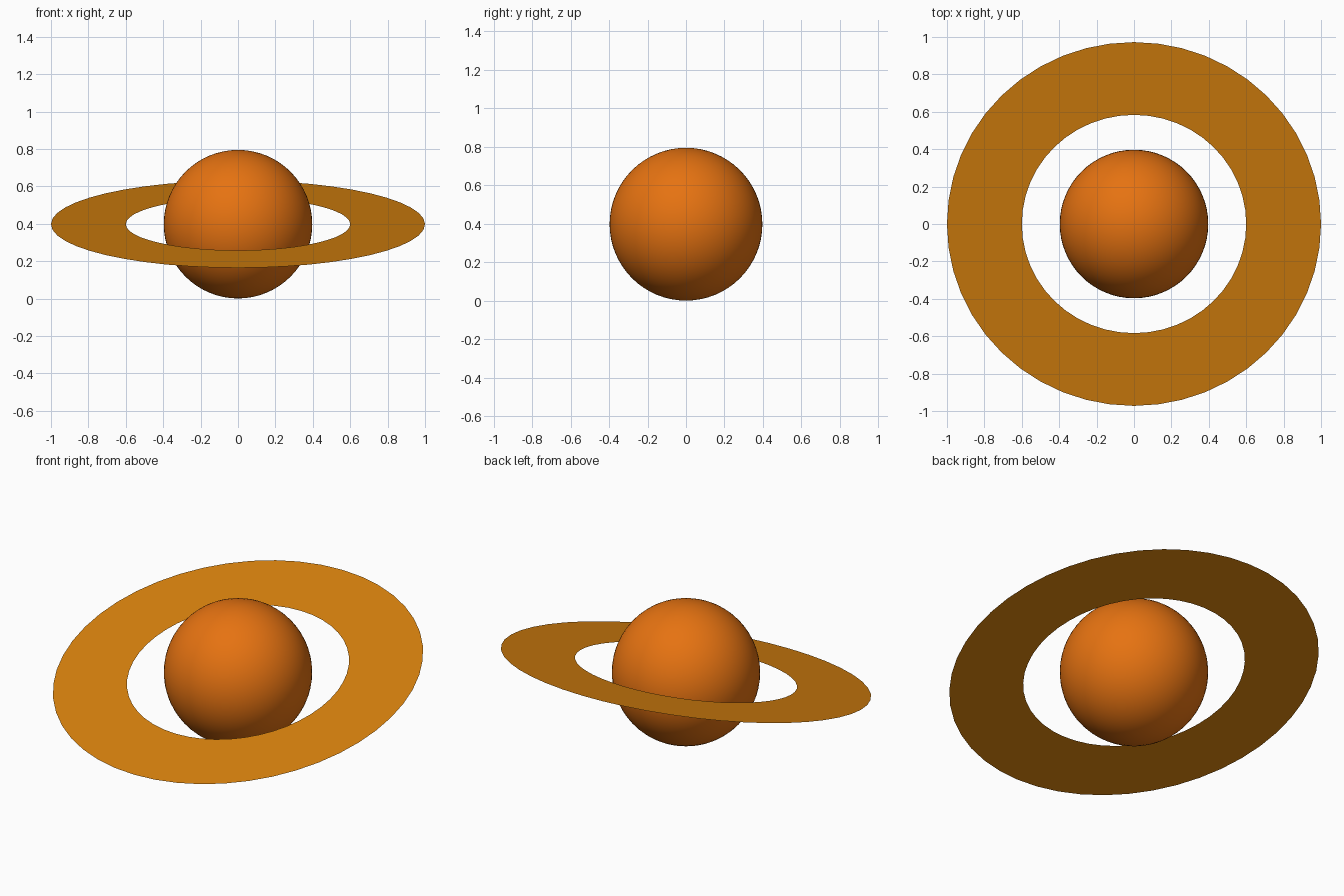
import bpy, bmesh, math
from mathutils import Matrix

if "Cube" in bpy.data.objects:
    bpy.data.objects.remove(bpy.data.objects["Cube"])

CENTRE_Z = 0.398
TILT = math.radians(13.5)


def material(name, rgb):
    m = bpy.data.materials.new(name)
    m.diffuse_color = (*rgb, 1.0)
    m.use_nodes = True
    m.node_tree.nodes["Principled BSDF"].inputs["Base Color"].default_value = m.diffuse_color
    return m


def add_object(name, bm, mat):
    mesh = bpy.data.meshes.new(name)
    bm.to_mesh(mesh)
    bm.free()
    mesh.materials.append(mat)
    obj = bpy.data.objects.new(name, mesh)
    obj.location.z = CENTRE_Z
    bpy.context.collection.objects.link(obj)
    return obj


deep_orange = material("deep orange", (0.79, 0.17, 0.0056))
amber = material("amber", (0.69, 0.223, 0.0044))

# Planet: smooth ball
bm = bmesh.new()
bmesh.ops.create_uvsphere(bm, u_segments=64, v_segments=32, radius=0.397)
for f in bm.faces:
    f.smooth = True
add_object("planet", bm, deep_orange)

# Ring: flat sheet swept round the planet, lower at the front
bm = bmesh.new()
inner = bm.verts.new((0.6, 0, 0))
outer = bm.verts.new((1.0, 0, 0))
edge = bm.edges.new((inner, outer))
bmesh.ops.spin(bm, geom=[inner, outer, edge], axis=(0, 0, 1), cent=(0, 0, 0),
               angle=math.tau, steps=48, use_merge=True)
bmesh.ops.remove_doubles(bm, verts=bm.verts, dist=1e-4)
bm.normal_update()
for f in bm.faces:
    if f.normal.z < 0:
        f.normal_flip()
bmesh.ops.transform(bm, matrix=Matrix.Rotation(TILT, 4, 'X'), verts=bm.verts)
add_object("ring", bm, amber)
